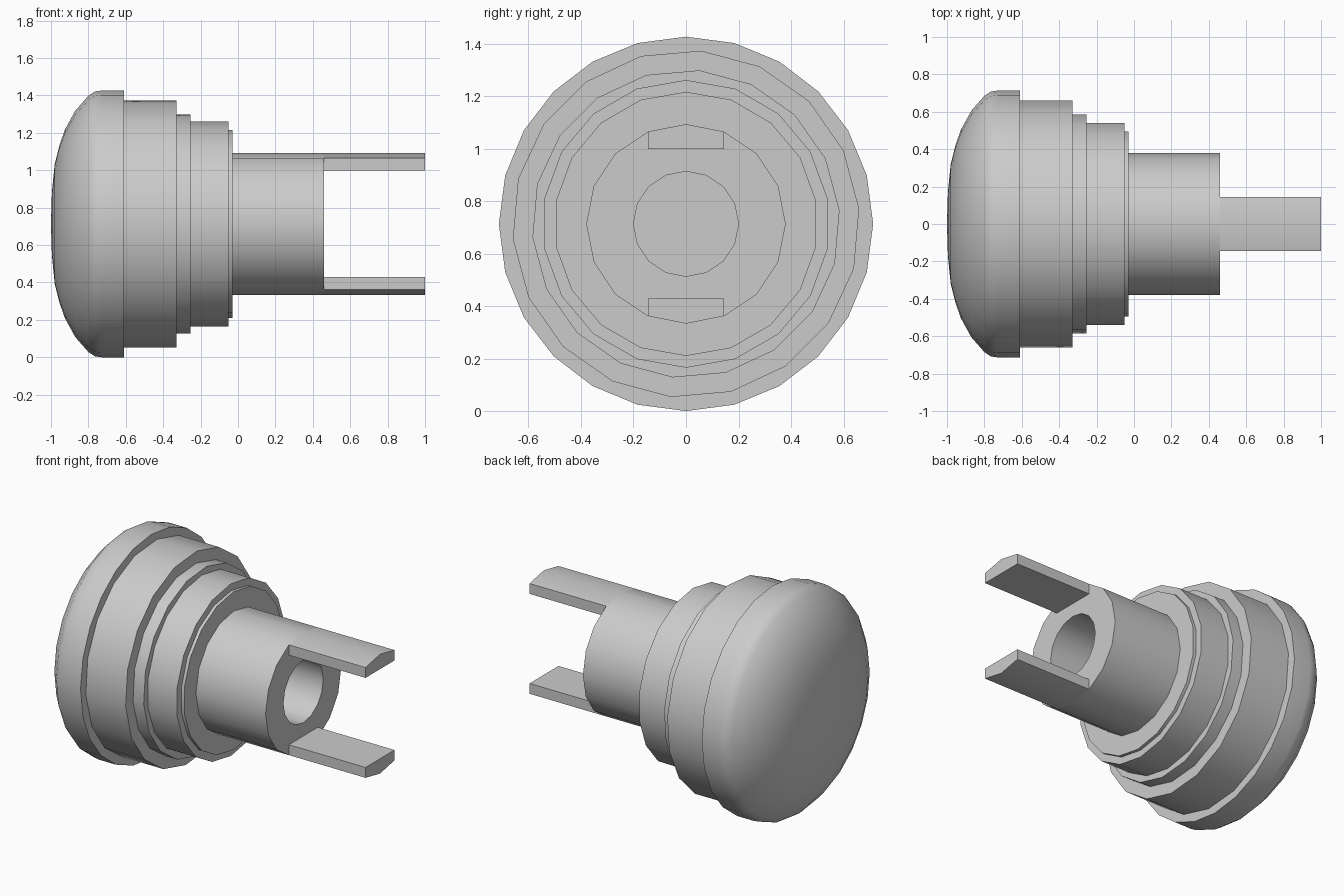
import bpy
import bmesh
from math import radians, sin, cos, tau
from mathutils import Vector, Matrix

cube = bpy.data.objects.get("Cube")
if cube:
    bpy.data.objects.remove(cube, do_unlink=True)

AXIS_Z = 0.713   # height of the long axis

grey = bpy.data.materials.new("plain grey")
grey.use_nodes = True
grey.diffuse_color = (0.6, 0.6, 0.6, 1)
grey.node_tree.nodes["Principled BSDF"].inputs["Base Color"].default_value = (0.6, 0.6, 0.6, 1)


def finish(name, bm):
    """Turn a bmesh into a smooth-by-angle object on the long axis."""
    bmesh.ops.remove_doubles(bm, verts=bm.verts, dist=0.0005)
    bmesh.ops.recalc_face_normals(bm, faces=bm.faces)
    mesh = bpy.data.meshes.new(name)
    bm.to_mesh(mesh)
    bm.free()
    mesh.materials.append(grey)
    obj = bpy.data.objects.new(name, mesh)
    obj.location.z = AXIS_Z
    bpy.context.collection.objects.link(obj)
    bpy.ops.object.select_all(action='DESELECT')
    obj.select_set(True)
    bpy.context.view_layer.objects.active = obj
    bpy.ops.object.shade_smooth_by_angle(angle=radians(30))
    return obj


def lathe(name, profile, sides, phase=0):
    """Spin an (x, radius) profile around the x axis."""
    bm = bmesh.new()
    verts = [bm.verts.new((x, 0, r)) for x, r in profile]
    edges = [bm.edges.new(pair) for pair in zip(verts, verts[1:])]
    bmesh.ops.spin(bm, geom=verts + edges, cent=(0, 0, 0), axis=(1, 0, 0),
                   angle=tau, steps=sides, use_merge=False)
    bmesh.ops.rotate(bm, verts=bm.verts, cent=(0, 0, 0),
                     matrix=Matrix.Rotation(radians(-phase), 3, 'X'))
    return finish(name, bm)


# Rounded cap
lathe("domed_cap", [(-1, 0), (-0.995, 0.17), (-0.98, 0.32), (-0.955, 0.42),
                    (-0.925, 0.505), (-0.87, 0.605), (-0.8, 0.685),
                    (-0.765, 0.708), (-0.73, 0.713), (-0.61, 0.713), (-0.61, 0)], 24)

# Stepped collars: name, start, end, radius, sides, phase
collars = [
    ("wide_collar", -0.62, -0.33, 0.662, 18, 5),
    ("thin_collar", -0.34, -0.255, 0.587, 18, 5),
    ("narrow_collar", -0.265, -0.05, 0.548, 18, 0),
    ("end_washer", -0.06, -0.03, 0.503, 18, 0),
]
for name, start, end, radius, sides, phase in collars:
    lathe(name, [(start, 0), (start, radius), (end, radius), (end, 0)], sides, phase)

# Hollow shaft with a blind bore
SHAFT_R, SHAFT_SIDES, SHAFT_END = 0.38, 16, 0.46
lathe("hollow_shaft", [(-0.04, 0), (-0.04, SHAFT_R), (SHAFT_END, SHAFT_R),
                       (SHAFT_END, 0.2), (-0.025, 0.2), (-0.025, 0)], SHAFT_SIDES)

# Two prongs that continue the shaft's outer facets
step = tau / SHAFT_SIDES
half = SHAFT_R * sin(step)
edge = SHAFT_R * cos(step)
for name, side in (("upper_prong", 1), ("lower_prong", -1)):
    section = [(-half, 0.285), (half, 0.285), (half, edge), (0, SHAFT_R), (-half, edge)]
    bm = bmesh.new()
    face = bm.faces.new([bm.verts.new((SHAFT_END, y, z * side)) for y, z in section])
    grown = bmesh.ops.extrude_face_region(bm, geom=[face], use_keep_orig=True)["geom"]
    bmesh.ops.translate(bm, vec=Vector((1 - SHAFT_END, 0, 0)),
                        verts=[g for g in grown if isinstance(g, bmesh.types.BMVert)])
    finish(name, bm)
